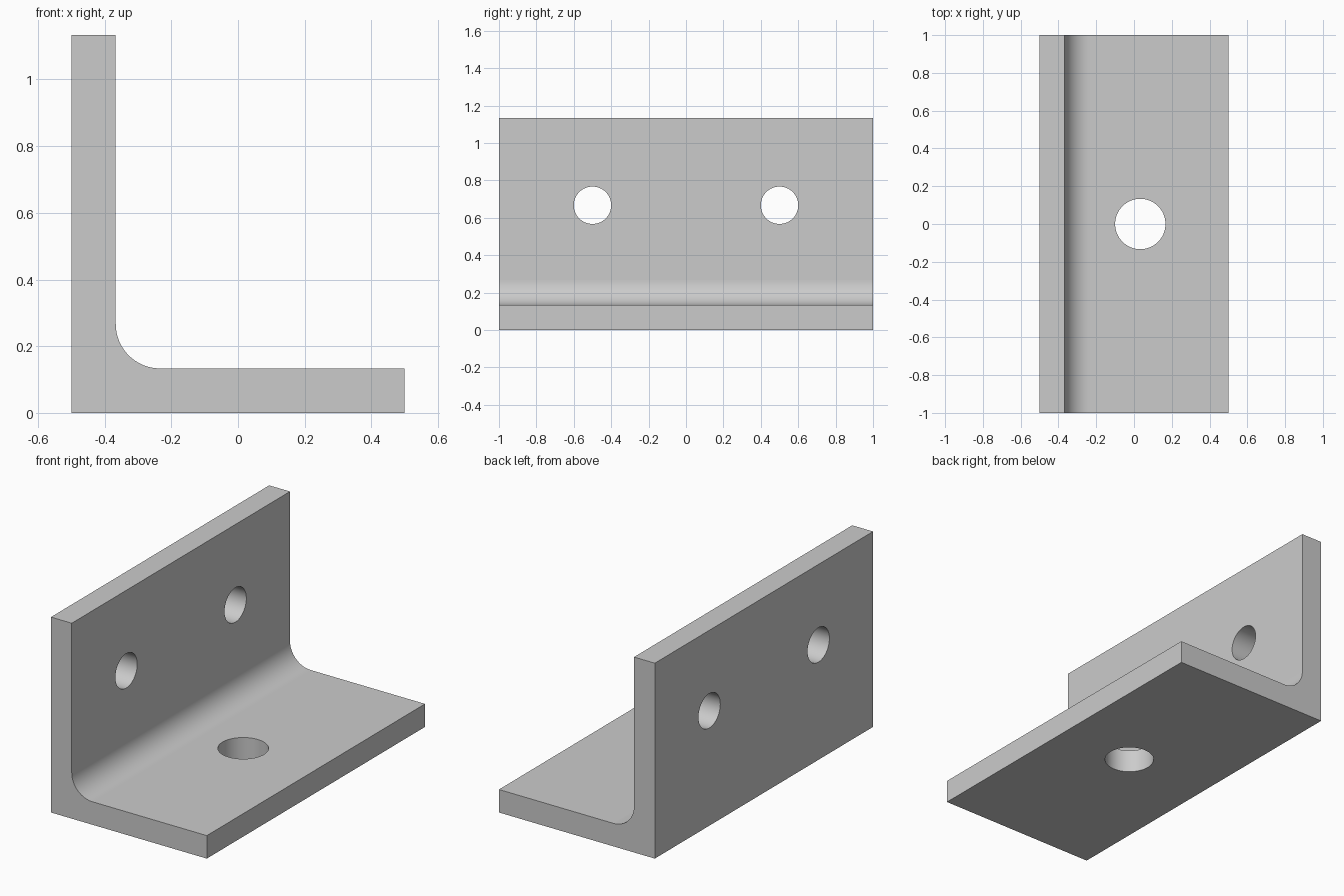
import bpy, bmesh
from math import sin, cos, pi, radians
from mathutils import Matrix

cube = bpy.data.objects.get("Cube")
if cube:
    bpy.data.objects.remove(cube, do_unlink=True)

T = 2 / 15               # plate thickness and fillet radius
W, H, L = 0.5, 1 + T, 1  # half width, height, half length

steel = bpy.data.materials.new("grey_metal")
steel.use_nodes = True
GREY = (0.6, 0.6, 0.6, 1)
steel.diffuse_color = GREY
steel.node_tree.nodes["Principled BSDF"].inputs["Base Color"].default_value = GREY


def add_object(name, bm):
    bmesh.ops.recalc_face_normals(bm, faces=bm.faces)
    mesh = bpy.data.meshes.new(name)
    bm.to_mesh(mesh)
    bm.free()
    mesh.materials.append(steel)
    obj = bpy.data.objects.new(name, mesh)
    bpy.context.collection.objects.link(obj)
    return obj


# L-shaped section with an inner fillet, extruded along y
SEGMENTS = 24
cx, cz = -W + 2 * T, 2 * T
fillet = []
for i in range(SEGMENTS + 1):
    a = 1.5 * pi - i * pi / 2 / SEGMENTS
    fillet.append((cx + T * cos(a), cz + T * sin(a)))
section = [(-W, 0), (W, 0), (W, T)] + fillet + [(-W + T, H), (-W, H)]

bm = bmesh.new()
end = bm.faces.new([bm.verts.new((x, -L, z)) for x, z in section])
sweep = bmesh.ops.extrude_face_region(bm, geom=[end], use_keep_orig=True)
verts = [v for v in sweep["geom"] if isinstance(v, bmesh.types.BMVert)]
bmesh.ops.translate(bm, verts=verts, vec=(0, 2 * L, 0))
bracket = add_object("angle_bracket", bm)


# Bolt holes, cut through both plates
def drill(location, radius, axis):
    bm = bmesh.new()
    turn = Matrix.Rotation(pi / 2, 4, 'Y') if axis == 'X' else Matrix()
    bmesh.ops.create_cone(bm, cap_ends=True, segments=64, radius1=radius,
                          radius2=radius, depth=3 * T,
                          matrix=Matrix.Translation(location) @ turn)
    cutter = add_object("hole_cutter", bm)
    cutter.hide_render = True
    mod = bracket.modifiers.new("bolt_hole", 'BOOLEAN')
    mod.operation = 'DIFFERENCE'
    mod.solver = 'EXACT'
    mod.object = cutter
    bpy.ops.object.modifier_apply(modifier=mod.name)
    bpy.data.objects.remove(cutter, do_unlink=True)


bpy.ops.object.select_all(action='DESELECT')
bracket.select_set(True)
bpy.context.view_layer.objects.active = bracket
for side in (-1, 1):
    drill((-W + T / 2, side * L / 2, 5 * T), 0.1, 'X')
drill((T / 4, 0, T / 2), T, 'Z')

# Smooth the fillet and bores, keep the plane faces flat
bpy.ops.object.shade_smooth_by_angle(angle=radians(30))
for face in bracket.data.polygons:
    if max(abs(c) for c in face.normal) > 0.9999:
        face.use_smooth = False
